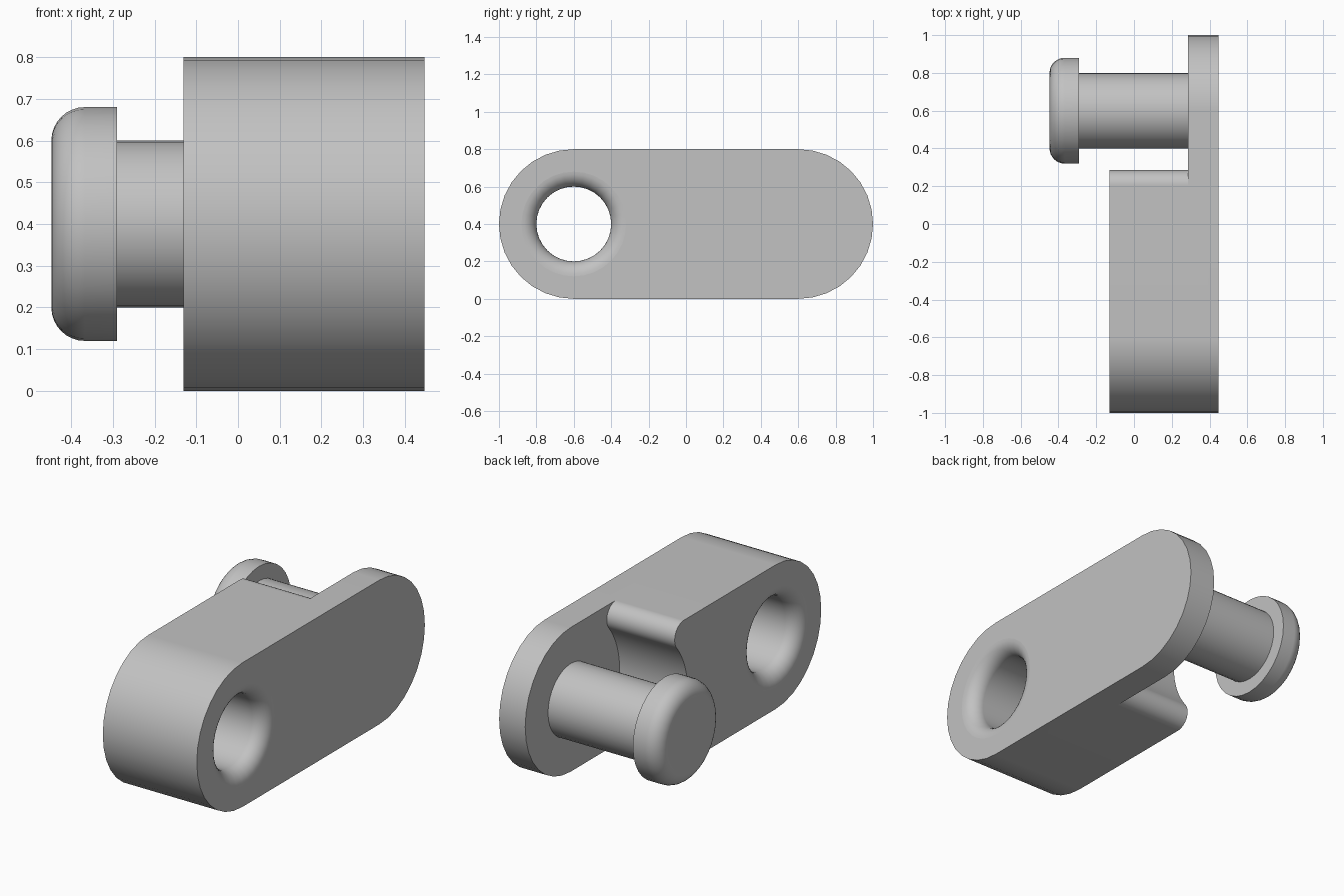
import bpy, bmesh
from math import pi, sin, cos, atan2, radians
from mathutils import Matrix

if "Cube" in bpy.data.objects:
    bpy.data.objects.remove(bpy.data.objects["Cube"], do_unlink=True)

metal = bpy.data.materials.new("plain grey")
metal.use_nodes = True
GREY = (0.54, 0.54, 0.54, 1)
metal.diffuse_color = GREY
metal.node_tree.nodes["Principled BSDF"].inputs["Base Color"].default_value = GREY

# Main dimensions
END_R, MID_Z, PIVOT_Y = 0.40, 0.40, 0.60
LEFT, PLATE, RIGHT = -0.13, 0.287, 0.447
HEAD, SHOULDER = -0.447, -0.29
ROUND, BORE_R, HEAD_R = 0.08, 0.20, 0.28


def arc(cx, cy, r, start, end, n):
    return [(cx + r * cos(start + (end - start) * i / n),
             cy + r * sin(start + (end - start) * i / n)) for i in range(n + 1)]


def finish(bm, name):
    bmesh.ops.recalc_face_normals(bm, faces=bm.faces)
    mesh = bpy.data.meshes.new(name)
    bm.to_mesh(mesh)
    bm.free()
    mesh.materials.append(metal)
    obj = bpy.data.objects.new(name, mesh)
    bpy.context.collection.objects.link(obj)
    return obj


def extrude_x(name, outline, x0, x1):
    """Extrude a (y, z) outline along x."""
    bm = bmesh.new()
    face = bm.faces.new([bm.verts.new((x0, y, z)) for y, z in outline])
    new = bmesh.ops.extrude_face_region(bm, geom=[face])["geom"]
    bmesh.ops.translate(bm, vec=(x1 - x0, 0, 0),
                        verts=[v for v in new if isinstance(v, bmesh.types.BMVert)])
    return finish(bm, name)


def lathe_x(name, profile, y, steps=32):
    """Turn an (x, radius) profile about an axis along x and cap its ends."""
    bm = bmesh.new()
    rings = []
    for i in range(steps):
        a = 2 * pi * i / steps
        rings.append([bm.verts.new((x, y + r * cos(a), MID_Z + r * sin(a)))
                      for x, r in profile])
    for i in range(steps):
        a, b = rings[i], rings[(i + 1) % steps]
        for j in range(len(profile) - 1):
            bm.faces.new((a[j], a[j + 1], b[j + 1], b[j]))
    for j in (0, -1):
        bm.faces.new([ring[j] for ring in rings])
    return finish(bm, name)


def activate(obj):
    bpy.ops.object.select_all(action='DESELECT')
    obj.select_set(True)
    bpy.context.view_layer.objects.active = obj


def cut(obj, cutter):
    cutter.hide_render = True
    mod = obj.modifiers.new("cut", 'BOOLEAN')
    mod.operation, mod.solver, mod.object = 'DIFFERENCE', 'EXACT', cutter
    activate(obj)
    bpy.ops.object.modifier_apply(modifier=mod.name)
    bpy.data.objects.remove(cutter, do_unlink=True)


def smooth(obj):
    activate(obj)
    bpy.ops.object.shade_smooth_by_angle(angle=radians(30))
    mod = obj.modifiers.new("flat face normals", 'WEIGHTED_NORMAL')
    mod.keep_sharp = True


# Link body: long rounded slab
body = extrude_x("link_body",
                 arc(PIVOT_Y, MID_Z, END_R, -pi / 2, pi / 2, 16)
                 + arc(-PIVOT_Y, MID_Z, END_R, pi / 2, 3 * pi / 2, 16), LEFT, RIGHT)

# Hollow behind the pin: concave wall with rounded lips, leaving a thin plate
lip_y, lip_z = 0.205, 2 * MID_Z - ROUND
dy, dz = PIVOT_Y - lip_y, MID_Z - lip_z
hollow_r = (dy * dy + dz * dz) ** 0.5 - ROUND
turn = atan2(dz, dy)
upper_lip = arc(lip_y, lip_z, ROUND, pi / 2, turn, 12)
wall = arc(PIVOT_Y, MID_Z, hollow_r, pi + turn, pi - turn, 16)[1:-1]
lower_lip = [(y, 2 * MID_Z - z) for y, z in reversed(upper_lip)]
cut(body, extrude_x("hollow_cutter",
                    [(1.2, 1), (lip_y, 1)] + upper_lip + wall + lower_lip
                    + [(lip_y, -0.2), (1.2, -0.2)], LEFT - 0.2, PLATE))

# Through hole flared at both mouths
flare_r = BORE_R + ROUND
mouth_a = arc(LEFT + ROUND, flare_r, ROUND, pi, 3 * pi / 2, 8)
mouth_b = arc(RIGHT - ROUND, flare_r, ROUND, -pi / 2, 0, 8)
cut(body, lathe_x("hole_cutter",
                  [(LEFT - 0.1, flare_r)] + mouth_a + mouth_b
                  + [(RIGHT + 0.1, flare_r)], -PIVOT_Y))
smooth(body)

# Pin with a rounded head
crown = arc(HEAD + ROUND, HEAD_R - ROUND, ROUND, pi, pi / 2, 8)
pin = lathe_x("pin", crown + [(SHOULDER, HEAD_R), (SHOULDER, BORE_R),
                              (PLATE + 0.02, BORE_R)], PIVOT_Y)
smooth(pin)
